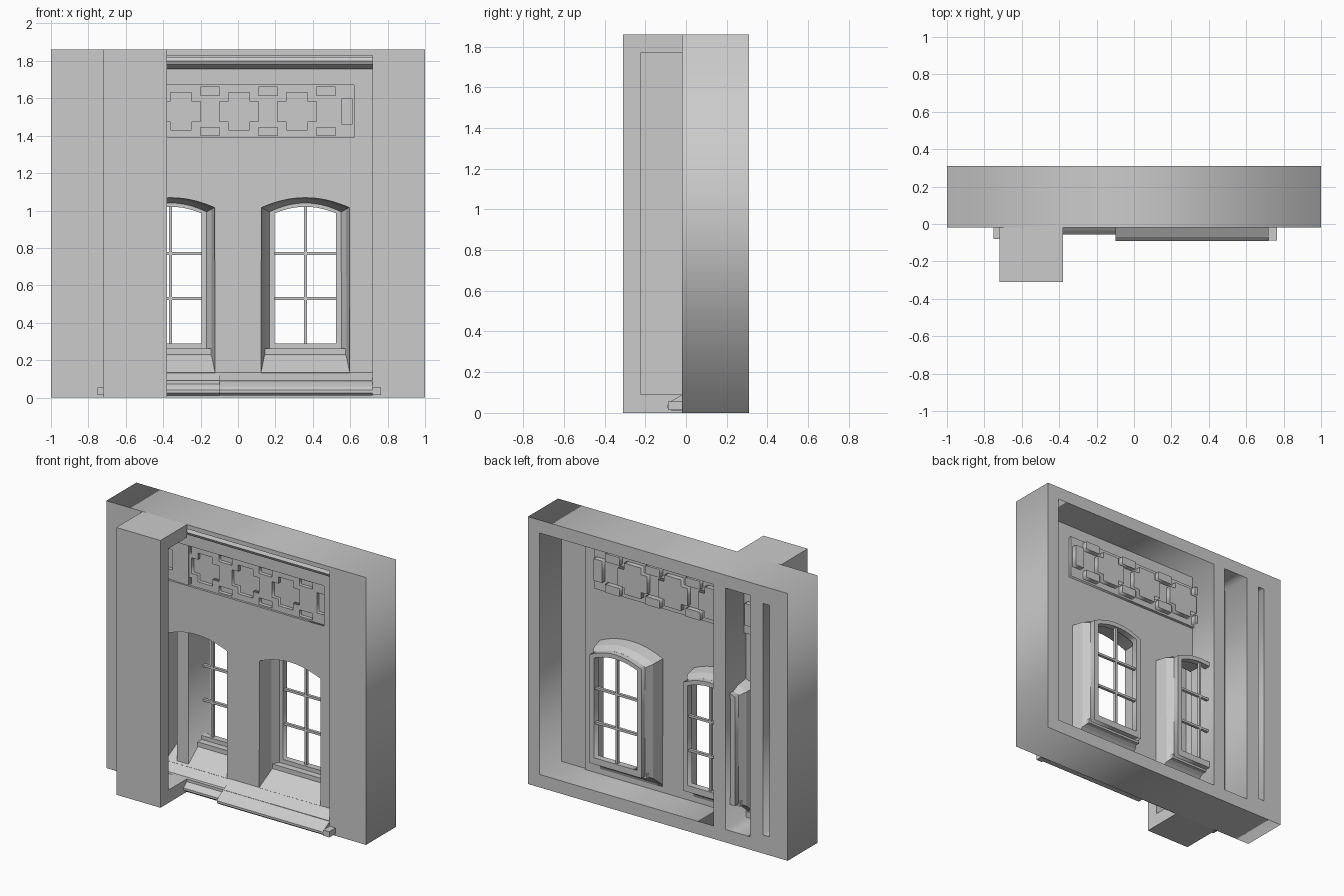
import bpy, bmesh, math

if "Cube" in bpy.data.objects:
    bpy.data.objects.remove(bpy.data.objects["Cube"])


def add_mesh(name, verts, faces):
    me = bpy.data.meshes.new(name)
    me.from_pydata(verts, [], faces)
    bm = bmesh.new()
    bm.from_mesh(me)
    bmesh.ops.recalc_face_normals(bm, faces=bm.faces)
    bm.to_mesh(me)
    bm.free()
    ob = bpy.data.objects.new(name, me)
    bpy.context.collection.objects.link(ob)
    return ob


def box(name, x0, x1, y0, y1, z0, z1):
    return prism(name, [(y0, z0), (y1, z0), (y1, z1), (y0, z1)], x0, x1)


def prism(name, profile, x0, x1):
    """Extrude a (y, z) profile along x."""
    n = len(profile)
    v = [(x, y, z) for x in (x0, x1) for y, z in profile]
    f = [(i, (i + 1) % n, n + (i + 1) % n, n + i) for i in range(n)]
    return add_mesh(name, v, f + [tuple(range(n)), tuple(range(n, 2 * n))])


def plate(name, loops, y0, y1):
    """Upright plate from (x, z) loops; inner loops become holes."""
    cu = bpy.data.curves.new(name, 'CURVE')
    cu.dimensions = '2D'
    cu.fill_mode = 'BOTH'
    cu.extrude = (y1 - y0) / 2
    for loop in loops:
        sp = cu.splines.new('POLY')
        sp.points.add(len(loop) - 1)
        for p, (x, z) in zip(sp.points, loop):
            p.co = (x, z, 0, 1)
        sp.use_cyclic_u = True
    tmp = bpy.data.objects.new(name + "_curve", cu)
    bpy.context.collection.objects.link(tmp)
    bpy.context.view_layer.update()
    dg = bpy.context.evaluated_depsgraph_get()
    me = bpy.data.meshes.new_from_object(tmp.evaluated_get(dg))
    bpy.data.objects.remove(tmp)
    ob = bpy.data.objects.new(name, me)
    ob.rotation_euler = (math.pi / 2, 0, 0)
    ob.location.y = (y0 + y1) / 2
    bpy.context.collection.objects.link(ob)
    return ob


def rect(x0, x1, z0, z1):
    return [(x0, z0), (x1, z0), (x1, z1), (x0, z1)]


def arch(cx, hw, z0, zs, zp, n=10):
    """Opening with a shallow segmental head."""
    pts = [(cx - hw, z0), (cx + hw, z0)]
    for i in range(n + 1):
        t = 1 - 2 * i / n
        pts.append((cx + hw * t, zs + (zp - zs) * (1 - t * t)))
    return pts


def cross(cx, cz, w, h, grow=0.0):
    a, b = w / 2 + grow, h / 2 + grow
    c, d = w * 0.27 + grow, h * 0.27 + grow
    return [(cx + x, cz + z) for x, z in
            [(-c, -b), (c, -b), (c, -d), (a, -d), (a, d), (c, d),
             (c, b), (-c, b), (-c, d), (-a, d), (-a, -d), (-c, -d)]]


# Main block: open-backed frame and front layer around the facade
plate("back_frame", [rect(-1, 1, 0, 1.86), rect(-0.43, 0.91, 0.09, 1.77),
                     rect(-0.71, -0.52, 0.09, 1.77),
                     rect(-0.86, -0.81, 0.13, 1.74)], 0.07, 0.31)
plate("front_frame", [rect(-1, 1, 0, 1.86),
                      rect(-0.71, 0.72, 0.09, 1.83)], -0.02, 0.07)

# Hollow pilaster, open on its right side
X0, X1 = -0.72, -0.38
box("pilaster_front", X0, X1, -0.31, -0.22, 0, 1.86)
box("pilaster_left", X0, -0.63, -0.22, -0.02, 0.09, 1.77)
box("pilaster_top", X0, X1, -0.22, -0.02, 1.77, 1.86)
box("pilaster_base", X0, X1, -0.22, -0.02, 0, 0.09)

# Thin facade wall with arched openings and a frieze opening
centers = (-0.36, 0.36)
outer = [arch(c, 0.24, 0.13, 1.02, 1.075) for c in centers]
plate("facade_wall", [rect(-0.71, 0.72, 0.09, 1.80),
                      rect(-0.62, 0.62, 1.39, 1.67)] + outer, 0.06, 0.085)

# Windows: tapering reveal, frame and glazing bars
for c, o in zip(centers, outer):
    inner = arch(c, 0.195, 0.25, 0.995, 1.045)
    n = len(o)
    v = [(x, 0.06, z) for x, z in o]
    # straight inset sides, then taper onto the frame
    v += [(c + (x - c) * 0.93, 0.17, z + (0.09 if z < 0.5 else -0.01)) for x, z in o]
    v += [(x, 0.22, z) for x, z in inner]
    f = [(k + i, k + (i + 1) % n, k + n + (i + 1) % n, k + n + i)
         for k in (0, n) for i in range(n)]
    rev = add_mesh("window_reveal", v, f)
    sol = rev.modifiers.new("thickness", 'SOLIDIFY')
    sol.thickness = 0.012
    sol.offset = 0
    plate("window_frame", [arch(c, 0.2, 0.245, 1.0, 1.05),
                           arch(c, 0.165, 0.29, 0.985, 1.02)], 0.215, 0.26)
    box("window_mullion", c - 0.008, c + 0.008, 0.23, 0.25, 0.28, 1.02)
    for z in (0.53, 0.77):
        box("window_bar", c - 0.17, c + 0.17, 0.23, 0.25, z - 0.008, z + 0.008)
    box("window_ledge", c - 0.215, c + 0.215, 0.17, 0.225, 0.23, 0.262)

# Frieze: recessed panel with sunken crosses, blocks and end pockets
cells = [(cross(c, 1.53, 0.21, 0.2), cross(c, 1.53, 0.21, 0.2, 0.008))
         for c in (-0.305, 0.005, 0.315)]
for c in (-0.46, -0.15, 0.16, 0.47):
    for z0, z1 in ((1.40, 1.445), (1.615, 1.66)):
        cells.append((rect(c - 0.05, c + 0.05, z0, z1),
                      rect(c - 0.055, c + 0.055, z0 - 0.006, z1 + 0.006)))
for x0, x1 in ((-0.61, -0.555), (0.555, 0.61)):
    cells.append((rect(x0, x1, 1.46, 1.6), rect(x0 - .006, x1 + .006, 1.454, 1.606)))
plate("frieze_panel", [rect(-0.63, 0.63, 1.38, 1.68)] + [a for a, b in cells], 0.075, 0.105)
for a, b in cells:
    plate("frieze_pocket", [b], 0.1, 0.14)

# Cornice under the top edge
prism("cornice", [(0.07, 1.755), (0.03, 1.765), (0.0, 1.78), (-0.01, 1.80),
                  (0.0, 1.82), (0.07, 1.82)], -0.70, 0.72)


# Sloping sill along the foot of the facade
def sill(name, x0, x1, front):
    prism(name, [(front + 0.02, 0.01), (front, 0.025), (front, 0.04), (front + 0.02, 0.06),
                 (0.062, 0.135), (0.075, 0.135), (0.075, 0.01)], x0, x1)


sill("sill_right", -0.1, 0.72, -0.09)
sill("sill_left", -0.71, -0.1, -0.055)
box("sill_end_right", 0.72, 0.765, -0.088, -0.015, 0.015, 0.055)
box("sill_end_left", -0.75, -0.71, -0.08, -0.015, 0.015, 0.055)
